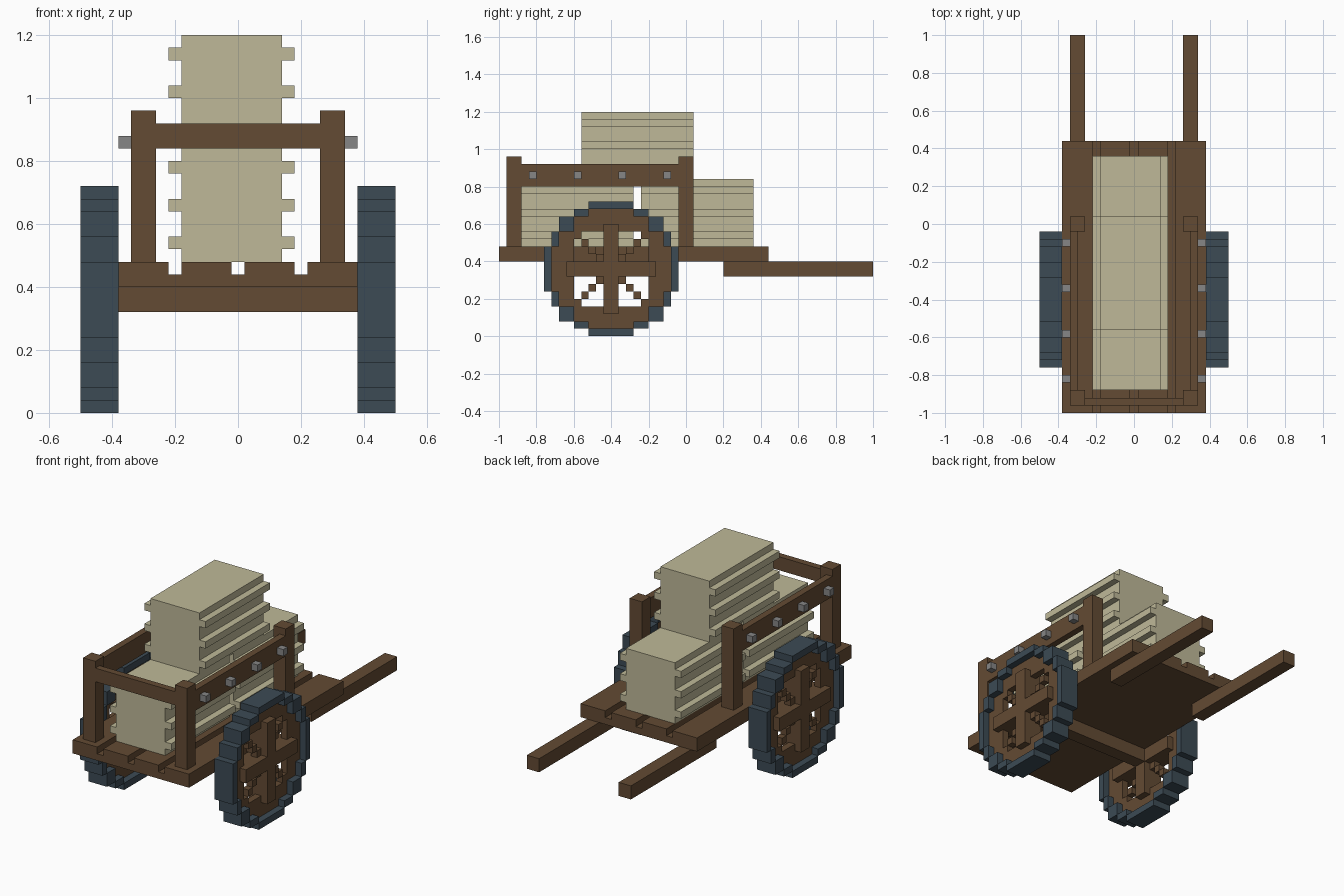
import bpy
import bmesh
from mathutils import Vector

U = 0.04  # block size that everything snaps to

if "Cube" in bpy.data.objects:
    bpy.data.objects.remove(bpy.data.objects["Cube"], do_unlink=True)


def make_material(name, rgb):
    mat = bpy.data.materials.new(name)
    mat.use_nodes = True
    mat.diffuse_color = (*rgb, 1)
    mat.node_tree.nodes["Principled BSDF"].inputs["Base Color"].default_value = (*rgb, 1)
    return mat


wood = make_material("brown wood", (0.125, 0.069, 0.033))
tyre_blue = make_material("dark slate blue", (0.045, 0.069, 0.089))
straw = make_material("pale straw", (0.52, 0.485, 0.315))
iron = make_material("grey iron", (0.24, 0.24, 0.24))


def finish(name, bm, mat):
    bmesh.ops.recalc_face_normals(bm, faces=bm.faces)
    mesh = bpy.data.meshes.new(name)
    bm.to_mesh(mesh)
    bm.free()
    mesh.materials.append(mat)
    obj = bpy.data.objects.new(name, mesh)
    bpy.context.collection.objects.link(obj)
    return obj


def box(name, xs, ys, zs, mat):
    bm = bmesh.new()
    bmesh.ops.create_cube(bm, size=1)
    for v in bm.verts:
        v.co = [lo + (c + 0.5) * (hi - lo) for c, (lo, hi) in zip(v.co, (xs, ys, zs))]
    return finish(name, bm, mat)


def extrude(bm, offset):
    result = bmesh.ops.extrude_face_region(bm, geom=bm.faces[:])
    moved = [g for g in result["geom"] if isinstance(g, bmesh.types.BMVert)]
    bmesh.ops.translate(bm, verts=moved, vec=Vector(offset))


def profile(name, points, y0, y1, mat):
    """Extrude an x-z outline along y."""
    bm = bmesh.new()
    bm.faces.new([bm.verts.new((x, y0, z)) for x, z in points])
    # keep the starting cap so the solid is closed
    bottom = bm.faces[:]
    result = bmesh.ops.extrude_face_region(bm, geom=bottom, use_keep_orig=True)
    moved = [g for g in result["geom"] if isinstance(g, bmesh.types.BMVert)]
    bmesh.ops.translate(bm, verts=moved, vec=Vector((0, y1 - y0, 0)))
    return finish(name, bm, mat)


def block_disc(name, inside, x0, x1, mat):
    """Stepped disc around the axle, made of the blocks where inside(a, b) holds."""
    bm = bmesh.new()
    grid = {}

    def corner(i, j):
        if (i, j) not in grid:
            grid[i, j] = bm.verts.new((x0, AXLE_Y + i * U, AXLE_Z + j * U))
        return grid[i, j]

    for i in range(-9, 9):
        for j in range(-9, 9):
            a, b = (i if i >= 0 else -1 - i), (j if j >= 0 else -1 - j)
            if inside(a, b):
                bm.faces.new([corner(i, j), corner(i + 1, j),
                              corner(i + 1, j + 1), corner(i, j + 1)])
    result = bmesh.ops.extrude_face_region(bm, geom=bm.faces[:], use_keep_orig=True)
    moved = [g for g in result["geom"] if isinstance(g, bmesh.types.BMVert)]
    bmesh.ops.translate(bm, verts=moved, vec=Vector((x1 - x0, 0, 0)))
    return finish(name, bm, mat)


# Deck with three grooves running along its top
deck = [(-0.38, 0.40), (-0.38, 0.48)]
for gx in (-0.2, 0, 0.2):
    deck += [(gx - 0.02, 0.48), (gx - 0.02, 0.44), (gx + 0.02, 0.44), (gx + 0.02, 0.48)]
deck += [(0.38, 0.48), (0.38, 0.40)]
profile("deck", deck, -1, 0.44, wood)

# Axle
AXLE_Y, AXLE_Z = -0.40, 0.36
box("axle", (-0.38, 0.38), (AXLE_Y - U, AXLE_Y + U), (AXLE_Z - U, AXLE_Z + U), wood)

# Front rail
box("front_rail", (-0.26, 0.26), (-0.96, -0.92), (0.84, 0.92), wood)

# Half widths of the stepped wheel, row by row from the axle outwards
TYRE = [9, 9, 9, 8, 8, 7, 7, 5, 3]
RIM = [8, 8, 8, 7, 7, 5, 5, 3, 0]


def in_tyre(a, b):
    return RIM[b] <= a < TYRE[b]


def in_rim(a, b):
    return a < RIM[b] and (max(a, b) >= 5 or a == b)  # rim and diagonal spokes


# Parts repeated on both sides
for side, label in ((1, "left"), (-1, "right")):
    def span(lo, hi):
        return tuple(sorted((side * lo, side * hi)))

    box(label + "_handle", span(0.26, 0.34), (0.20, 1), (0.32, 0.40), wood)
    box(label + "_front_post", span(0.26, 0.34), (-0.96, -0.88), (0.48, 0.96), wood)
    box(label + "_back_post", span(0.26, 0.34), (-0.04, 0.04), (0.48, 0.96), wood)
    box(label + "_side_rail", span(0.30, 0.34), (-0.88, -0.04), (0.80, 0.92), wood)
    for n in range(4):
        y = -0.84 + n * 0.24
        box(f"{label}_stud_{n + 1}", span(0.34, 0.38), (y, y + U), (0.84, 0.88), iron)

    # Wheel: tyre, recessed rim, and a cross of raised spokes
    block_disc(label + "_tyre", in_tyre, *span(0.38, 0.50), tyre_blue)
    block_disc(label + "_wheel_rim", in_rim, *span(0.42, 0.46), wood)
    long, short = 6 * U, U
    box(label + "_upright_spoke", span(0.38, 0.50), (AXLE_Y - short, AXLE_Y + short),
        (AXLE_Z - long, AXLE_Z + long), wood)
    for way, y0, y1 in (("front", -long, -short), ("back", short, long)):
        box(f"{label}_{way}_spoke", span(0.38, 0.50), (AXLE_Y + y0, AXLE_Y + y1),
            (AXLE_Z - short, AXLE_Z + short), wood)


# Bales with three ridges down each long side
def bale(name, y0, z0):
    mid, core, ridge = -0.02, 0.16, 0.20
    half = [(core, 0)]
    for z in (0.04, 0.16, 0.28):
        half += [(core, z), (ridge, z), (ridge, z + U), (core, z + U)]
    half.append((core, 0.36))
    outline = [(mid + w, z0 + z) for w, z in half]
    outline += [(mid - w, z0 + z) for w, z in reversed(half)]
    profile(name, outline, y0, y0 + 0.60, straw)


bale("front_bale", -0.88, 0.48)
bale("back_bale", -0.24, 0.48)
bale("top_bale", -0.56, 0.84)
